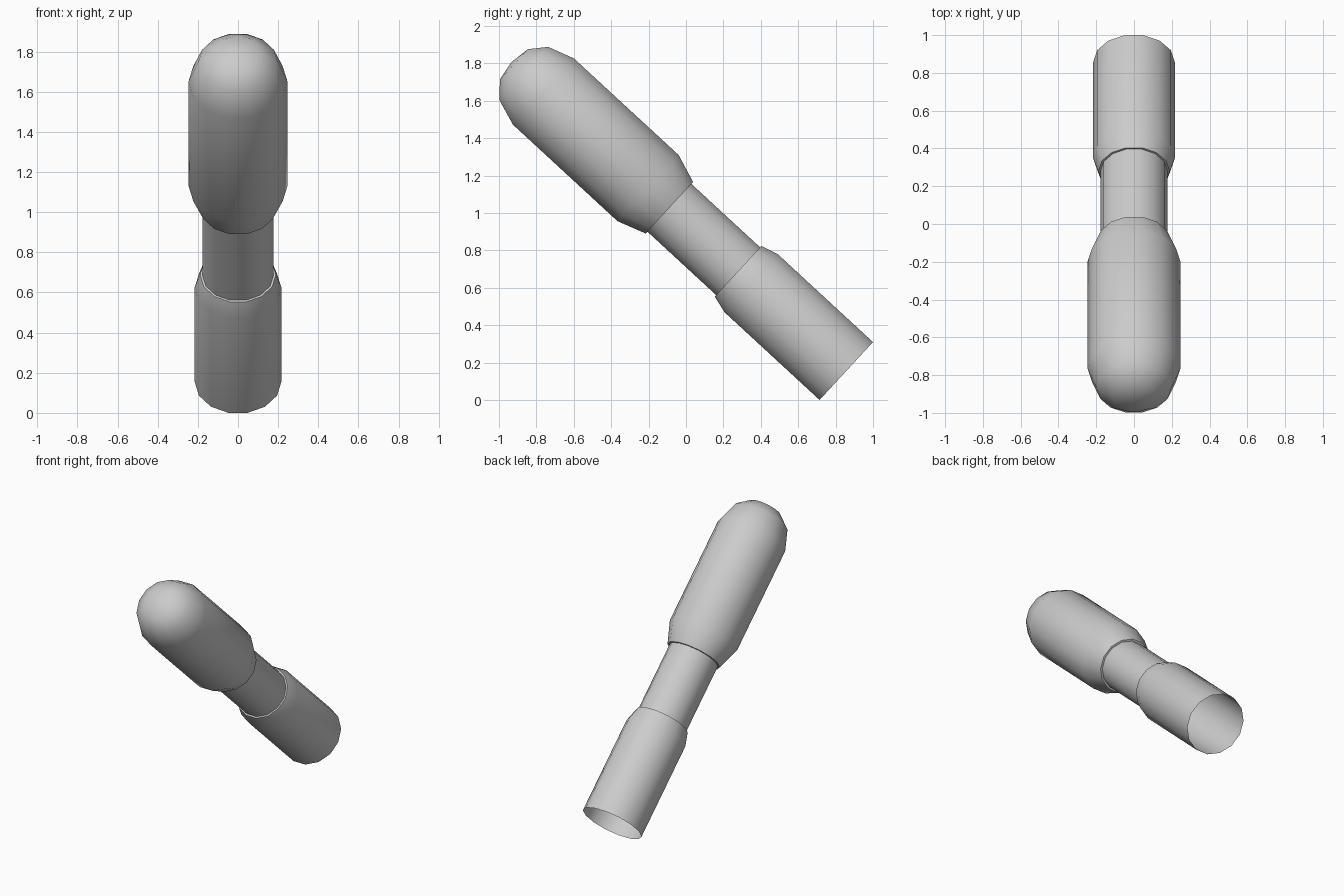
import bpy, bmesh
from math import cos, sin, tau, radians
from mathutils import Matrix

if "Cube" in bpy.data.objects:
    bpy.data.objects.remove(bpy.data.objects["Cube"])

SIDES = 14
# Tilted long axis, starting at the centre of the open lower end
TILT = Matrix.Translation((0, 0.857, 0.155)) @ Matrix.Rotation(radians(47.3), 4, 'X')


def lathe(name, profile):
    """Revolve (radius, distance) points about the tilted axis; radius 0 is a pole."""
    bm = bmesh.new()
    rings = []
    for r, t in profile:
        if r == 0:
            rings.append([bm.verts.new((0, 0, t))] * SIDES)
        else:
            rings.append([bm.verts.new((r * cos(tau * i / SIDES), r * sin(tau * i / SIDES), t))
                          for i in range(SIDES)])
    for a, b in zip(rings, rings[1:]):
        for i in range(SIDES):
            j = (i + 1) % SIDES
            corners = [a[i], a[j], b[j], b[i]]
            bm.faces.new(list(dict.fromkeys(corners)))
    bm.transform(TILT)
    mesh = bpy.data.meshes.new(name)
    bm.to_mesh(mesh)
    bm.free()
    obj = bpy.data.objects.new(name, mesh)
    bpy.context.collection.objects.link(obj)
    bpy.ops.object.select_all(action='DESELECT')
    obj.select_set(True)
    bpy.context.view_layer.objects.active = obj
    bpy.ops.object.shade_smooth_by_angle(angle=radians(40))


NECK = 0.178

# Open lower sleeve, tapering to a small step at the neck
lathe("lower_sleeve", [(0.216, 0), (0.216, 0.692), (0.189, 0.787), (NECK, 0.787)])

# Narrow neck
lathe("neck", [(NECK, 0.787), (NECK, 1.287)])

# Upper body with tapered base and domed tip
lathe("domed_body", [(NECK, 1.287), (0.192, 1.287), (0.247, 1.442), (0.247, 2.203),
                     (0.198, 2.346), (0.113, 2.418), (0, 2.436)])
